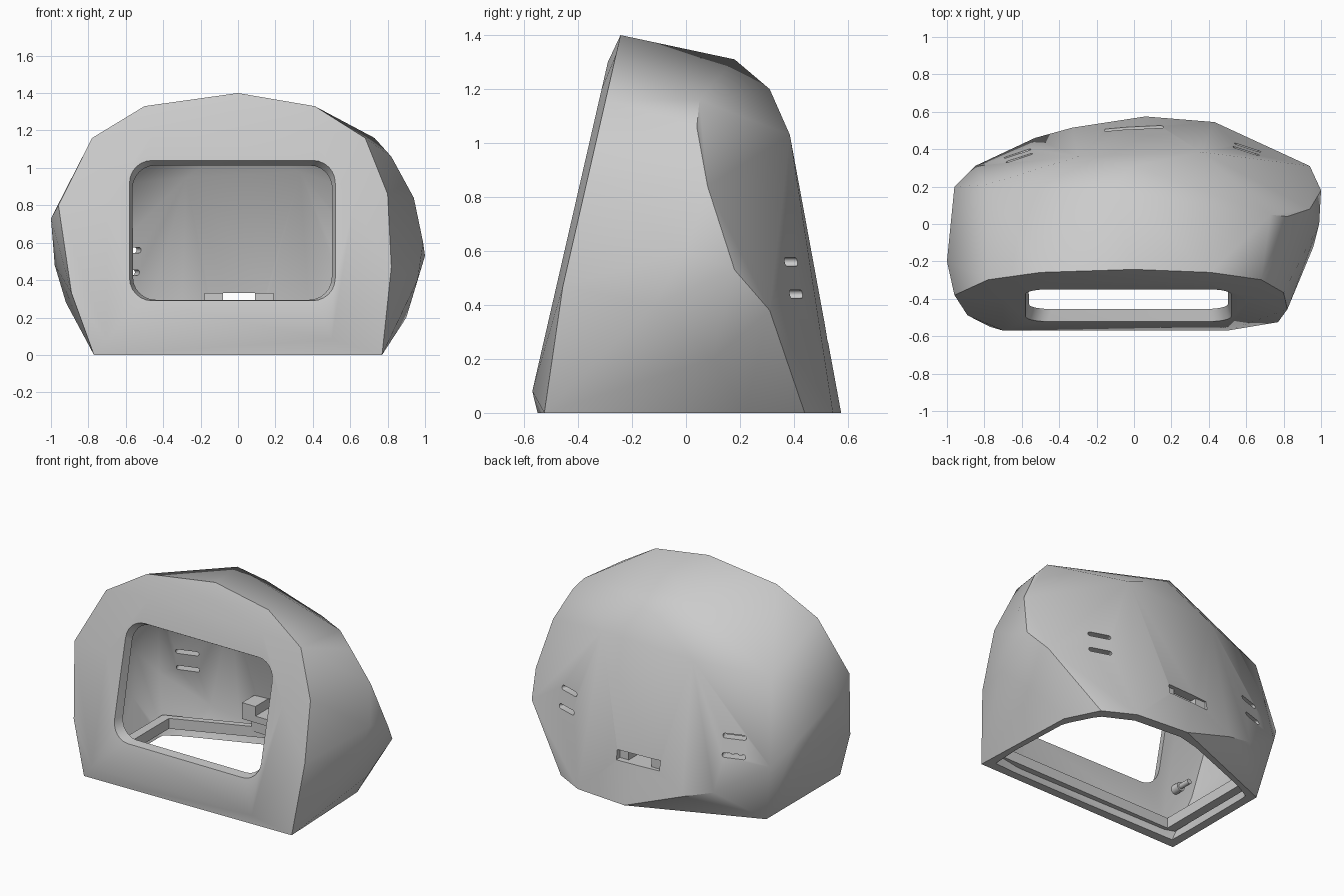
import bpy, bmesh, math
from mathutils import Vector, Matrix

cube = bpy.data.objects.get("Cube")
if cube:
    bpy.data.objects.remove(cube, do_unlink=True)

grey = bpy.data.materials.new("plain grey")
grey.use_nodes = True
grey.diffuse_color = (0.6, 0.6, 0.6, 1)
grey.node_tree.nodes["Principled BSDF"].inputs["Base Color"].default_value = (0.6, 0.6, 0.6, 1)


def finish(name, bm):
    bmesh.ops.recalc_face_normals(bm, faces=bm.faces)
    mesh = bpy.data.meshes.new(name)
    bm.to_mesh(mesh)
    bm.free()
    mesh.materials.append(grey)
    ob = bpy.data.objects.new(name, mesh)
    bpy.context.collection.objects.link(ob)
    return ob


def hull(name, points):
    bm = bmesh.new()
    for p in points:
        bm.verts.new(p)
    bmesh.ops.convex_hull(bm, input=bm.verts)
    loose = [v for v in bm.verts if not v.link_faces]
    bmesh.ops.delete(bm, geom=loose, context="VERTS")
    bmesh.ops.dissolve_limit(bm, angle_limit=math.radians(0.5),
                             verts=bm.verts, edges=bm.edges)
    return finish(name, bm)


def box(name, x0, x1, y0, y1, z0, z1):
    return hull(name, [(x, y, z) for x in (x0, x1) for y in (y0, y1) for z in (z0, z1)])


def loft(name, loops, closed=False):
    # Joins equal loops with quads; caps the ends unless closed on itself
    bm = bmesh.new()
    rows = [[bm.verts.new(p) for p in loop] for loop in loops]
    n = len(rows[0])
    pairs = list(zip(rows, rows[1:])) + ([(rows[-1], rows[0])] if closed else [])
    for a, b in pairs:
        for i in range(n):
            j = (i + 1) % n
            bm.faces.new((a[i], a[j], b[j], b[i]))
    if not closed:
        bm.faces.new(rows[0])
        bm.faces.new(rows[-1])
    return finish(name, bm)


def cut(target, cutter):
    mod = target.modifiers.new("cut", "BOOLEAN")
    mod.operation = "DIFFERENCE"
    mod.solver = "EXACT"
    mod.object = cutter
    bpy.context.view_layer.objects.active = target
    bpy.ops.object.modifier_apply(modifier=mod.name)
    bpy.data.objects.remove(cutter, do_unlink=True)


def rounded(hw, hh, r, steps=6):
    # Outline of a rounded rectangle
    pts = []
    for k, (sx, sy) in enumerate(((1, 1), (-1, 1), (-1, -1), (1, -1))):
        for i in range(steps + 1):
            a = math.pi / 2 * (k + i / steps)
            pts.append((sx * (hw - r) + r * math.cos(a), sy * (hh - r) + r * math.sin(a)))
    return pts


def front_y(z):
    return -0.588 + 0.2295 * z


# Faceted outer body: front outline, slightly raised front panel, base, back and sides
outline = [(0, 1.4), (0.41, 1.33), (0.68, 1.16), (0.8, 0.86), (0.82, 0.47),
           (-0.5, 1.33), (-0.78, 1.16), (-0.96, 0.8), (-0.89, 0.33)]
panel = [(0, 1.3), (-0.45, 1.2), (0.4, 1.2), (-0.7, 0.8), (0.62, 0.8), (-0.7, 0.08), (0.5, 0.08)]
base = [(0.77, -0.525), (0.74, 0.22), (0.63, 0.44), (0.43, 0.545), (0.06, 0.575),
        (-0.77, 0.24), (-0.77, -0.55)]
sides = [(-0.13, 0.18, 1.31), (0, 0.31, 1.2), (0.36, 0.385, 1.03), (-0.3, 0.36, 1.0),
         (0.73, 0.05, 1.16), (0.82, 0.04, 1.06), (0.94, 0.08, 0.84), (0.99, 0, 0.6),
         (1, 0.18, 0.53), (0.94, 0.31, 0.38), (0.96, -0.12, 0.4), (0.9, 0.1, 0.2),
         (-0.79, 0.21, 0.95), (-0.96, 0.2, 0.55), (-0.85, 0.31, 0.4), (-0.53, 0.46, 0.2),
         (-0.33, 0.515, 0.14), (-1, -0.2, 0.73), (-0.98, 0, 0.48), (-0.92, 0.1, 0.28)]
points = [(x, front_y(z) + 0.024, z) for x, z in outline]
points += [(x, front_y(z), z) for x, z in panel]
points += [(x, y, 0) for x, y in base] + sides
shell = hull("shell", points)

# Hollow interior, open underneath
inner = [(x * 0.92, y * 0.88, z * 0.95) for x, y, z in points]
inner += [(x * 0.86, y * 0.83, -0.1) for x, y in base]
cut(shell, hull("hollow_cutter", inner))

# Rounded window, tapering inward through the leaning front
inward = Vector((0, 1, -0.2295)).normalized()
loops = []
for depth in (-0.06, 0.18):
    m = 0.3 * depth
    loop = []
    for u, v in rounded(0.55 - m, 0.375 - m, 0.12):
        x, z = u - 0.03, v + 0.665
        loop.append(Vector((x, front_y(z), z)) + inward * depth)
    loops.append(loop)
cut(shell, loft("window_cutter", loops))

# Paired vent slots on both back corners
for cx, cy, tangent in ((0.61, 0.41, (0.92, -0.39)), (-0.62, 0.37, (-0.92, -0.39))):
    t = Vector((*tangent, 0))
    out = Vector((abs(t.y) * math.copysign(1, cx), abs(t.x), 0))
    for z in (0.44, 0.56):
        centre = Vector((cx, cy, z))
        loops = [[centre + t * u + Vector((0, 0, v)) + out * d
                  for u, v in rounded(0.075, 0.015, 0.014, 4)] for d in (-0.16, 0.2)]
        cut(shell, loft("slot_cutter", loops))

# Cable port in the back
cut(shell, box("port_cutter", -0.155, 0.155, 0.4, 0.7, 0.265, 0.33))

# Stepped ledge inside the base
ledge = loft("base_ledge", [[(x * s, y * s, z) for x, y in base]
                            for s, z in ((0.94, 0.06), (0.94, 0.13), (0.86, 0.13), (0.86, 0.06))],
             closed=True)

# Port bracket: a drilled shelf on a rear pillar, with two posts
shelf = box("bracket_shelf", -0.18, 0.19, 0.3, 0.485, 0.22, 0.265)
hole = bmesh.new()
bmesh.ops.create_cone(hole, cap_ends=True, segments=16, radius1=0.025, radius2=0.025, depth=0.2,
                      matrix=Matrix.Translation((0.005, 0.35, 0.24)))
cut(shelf, finish("hole_cutter", hole))
parts = [shell, ledge, shelf, box("bracket_pillar", -0.18, 0.19, 0.4, 0.48, 0.1, 0.22)]
for name, x0 in (("bracket_post_right", -0.18), ("bracket_post_left", 0.09)):
    parts.append(box(name, x0, x0 + 0.1, 0.3, 0.485, 0.265, 0.33))

# Small peg with a collar behind the front wall
for name, radius, y0, y1 in (("peg", 0.017, -0.46, -0.31), ("peg_collar", 0.03, -0.45, -0.39)):
    bm = bmesh.new()
    bmesh.ops.create_cone(bm, cap_ends=True, segments=16, radius1=radius, radius2=radius,
                          depth=y1 - y0, matrix=Matrix.Translation((-0.7, (y0 + y1) / 2, 0.33))
                          @ Matrix.Rotation(math.pi / 2, 4, "X"))
    parts.append(finish(name, bm))

# Soft facets with crisp edges
for ob in bpy.context.view_layer.objects:
    ob.select_set(ob in parts)
bpy.context.view_layer.objects.active = shell
bpy.ops.object.shade_smooth_by_angle(angle=math.radians(38))
